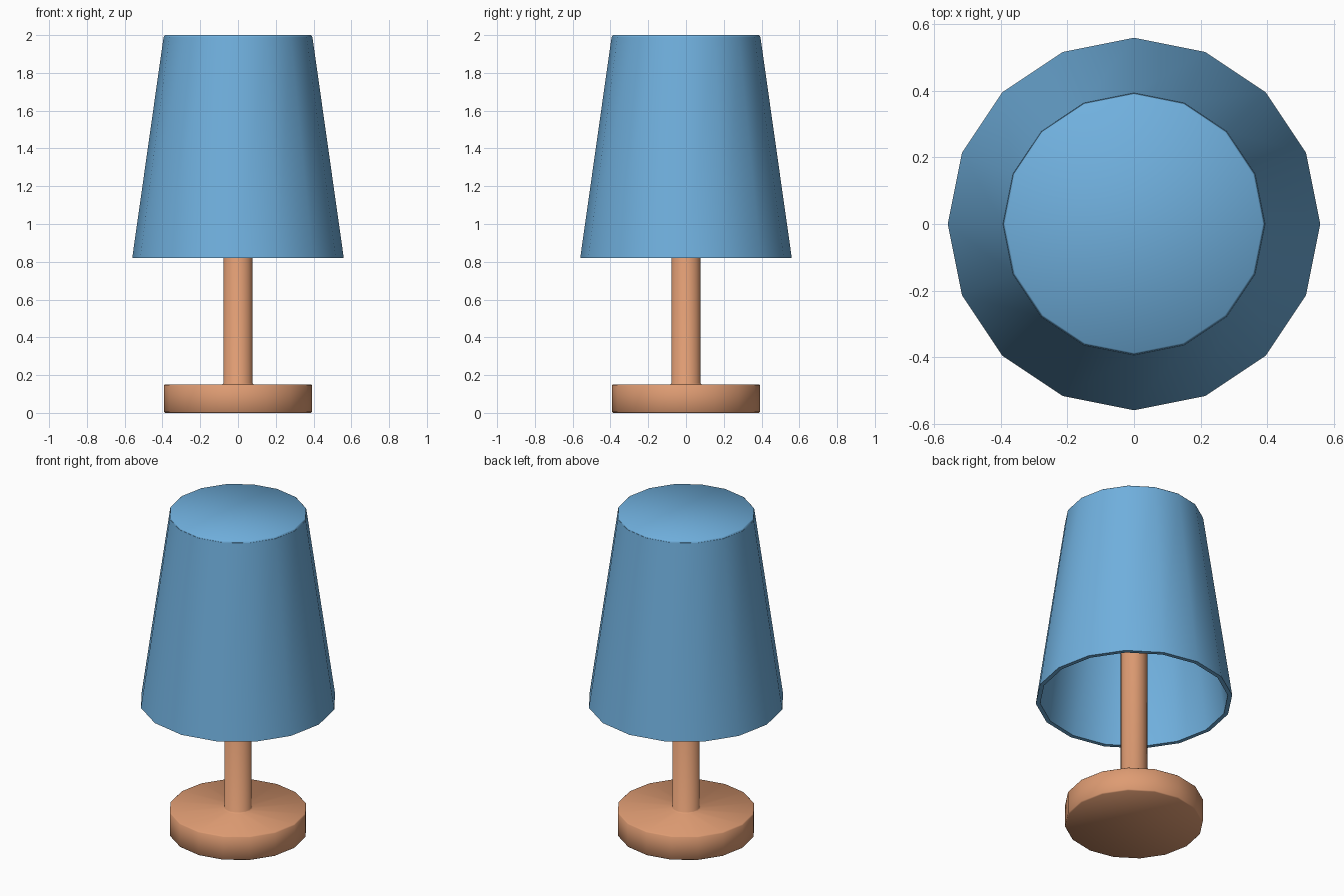
import bpy, bmesh, math

if "Cube" in bpy.data.objects:
    bpy.data.objects.remove(bpy.data.objects["Cube"])

SIDES = 16


def material(name, color):
    m = bpy.data.materials.new(name)
    m.diffuse_color = (*color, 1)
    m.use_nodes = True
    m.node_tree.nodes["Principled BSDF"].inputs["Base Color"].default_value = m.diffuse_color
    return m


def lathe(name, profile, mat):
    """Turn a (radius, height) profile around z and cap both ends."""
    bm = bmesh.new()
    rings = []
    for r, z in profile:
        rings.append([bm.verts.new((r * math.cos(a), r * math.sin(a), z))
                      for a in (2 * math.pi * i / SIDES for i in range(SIDES))])
    for up, low in zip(rings, rings[1:]):
        for i in range(SIDES):
            j = (i + 1) % SIDES
            bm.faces.new((up[i], low[i], low[j], up[j]))
    bm.faces.new(rings[0])
    bm.faces.new(rings[-1][::-1])
    mesh = bpy.data.meshes.new(name)
    bm.to_mesh(mesh)
    bm.free()
    mesh.materials.append(mat)
    obj = bpy.data.objects.new(name, mesh)
    bpy.context.collection.objects.link(obj)
    bpy.ops.object.select_all(action='DESELECT')
    obj.select_set(True)
    bpy.context.view_layer.objects.active = obj
    bpy.ops.object.shade_smooth_by_angle(angle=math.radians(50))
    return obj


blue = material("shade blue", (0.162, 0.434, 0.73))
tan = material("warm wood", (0.73, 0.33, 0.17))

# Round foot with softened edges and the post rising into the shade
lathe("base_and_post", [
    (0.077, 1.9), (0.077, 0.157), (0.084, 0.15),
    (0.387, 0.15), (0.393, 0.144), (0.393, 0.006), (0.387, 0.0),
], tan)

# Tapered shade: outside wall, bottom rim, then the lining back up to the top
lathe("lamp_shade", [
    (0.387, 2.0), (0.392, 1.995), (0.535, 0.82),
    (0.56, 0.82), (0.394, 1.99),
], blue)
